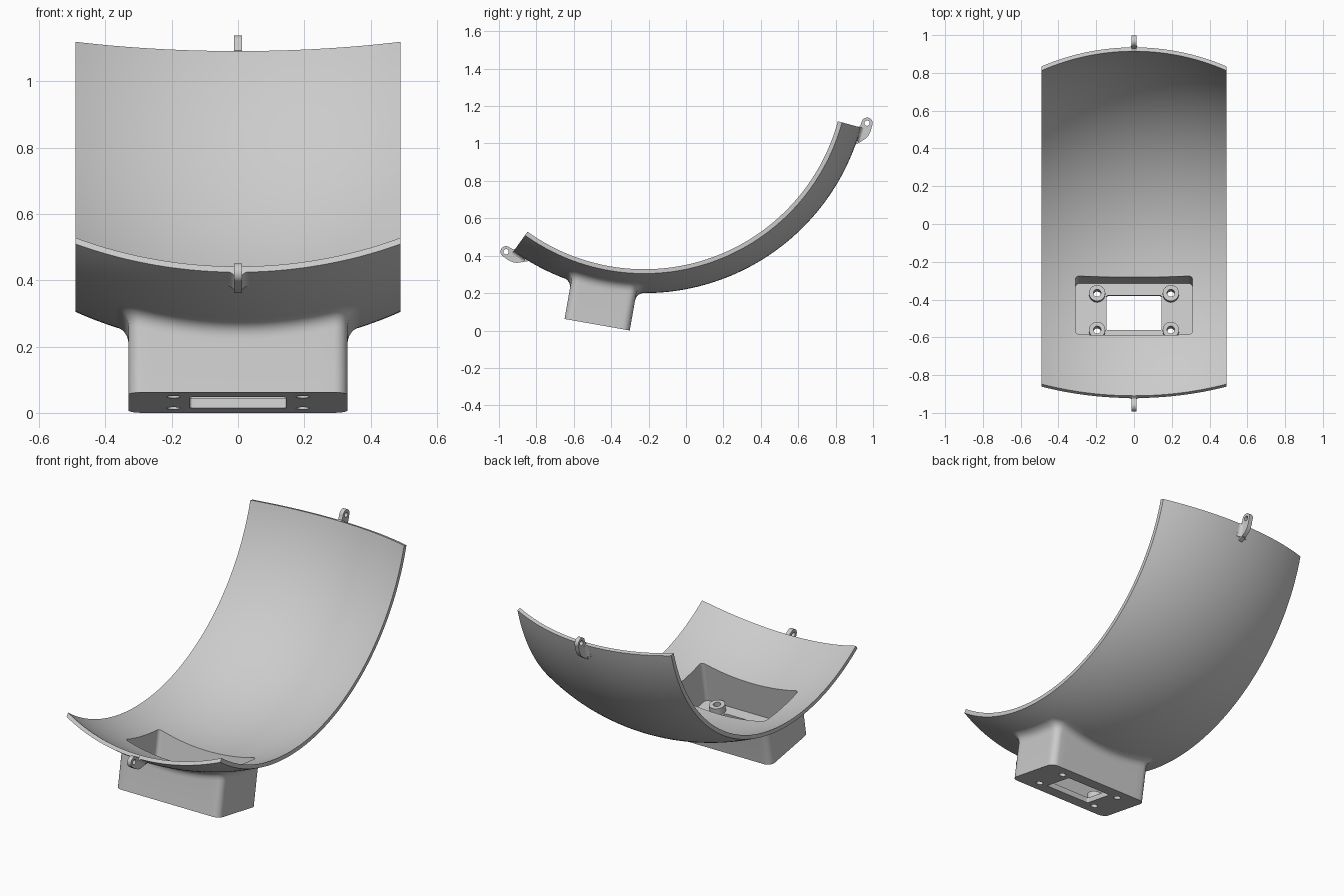
import bpy, bmesh
from math import sin, cos, pi, radians, sqrt
from mathutils import Matrix, Vector

if "Cube" in bpy.data.objects:
    bpy.data.objects.remove(bpy.data.objects["Cube"])

grey = bpy.data.materials.new("light grey plastic")
grey.use_nodes = True
GREY = (0.6, 0.6, 0.6, 1)
grey.diffuse_color = GREY
grey.node_tree.nodes["Principled BSDF"].inputs["Base Color"].default_value = GREY

CENTRE = Vector((0, -0.223, 1.40))
R_OUT, R_IN, HALF_W = 1.2, 1.179, 0.49
FRONT, REAR = radians(-35.6), radians(74.8)
BOX = Matrix.Translation((0, -0.475, 0.031)) @ Matrix.Rotation(radians(-10), 4, "X")


def loft(name, rings, matrix=Matrix()):
    """Closed solid through a series of matching closed rings."""
    bm = bmesh.new()
    loops = [[bm.verts.new(matrix @ Vector(p)) for p in ring] for ring in rings]
    for a, b in zip(loops, loops[1:]):
        for i in range(len(a)):
            j = (i + 1) % len(a)
            bm.faces.new((a[i], a[j], b[j], b[i]))
    bm.faces.new(loops[0][::-1])
    bm.faces.new(loops[-1])
    bmesh.ops.recalc_face_normals(bm, faces=bm.faces)
    mesh = bpy.data.meshes.new(name)
    bm.to_mesh(mesh)
    bm.free()
    mesh.materials.append(grey)
    ob = bpy.data.objects.new(name, mesh)
    bpy.context.collection.objects.link(ob)
    return ob


def combine(target, tool, operation):
    """Apply a boolean and discard the tool."""
    mod = target.modifiers.new("bool", "BOOLEAN")
    mod.operation, mod.solver, mod.object = operation, "EXACT", tool
    graph = bpy.context.evaluated_depsgraph_get()
    mesh = bpy.data.meshes.new_from_object(target.evaluated_get(graph))
    target.modifiers.clear()
    target.data = mesh
    bpy.data.objects.remove(tool)


def rounded(hu, hv, r, offset=0, steps=16):
    """Rounded rectangle outline with subdivided sides."""
    hu, hv, r = hu + offset, hv + offset, r + offset
    corners = []
    for k, (su, sv) in enumerate(((1, 1), (-1, 1), (-1, -1), (1, -1))):
        corners.append([(su * (hu - r) + r * cos((k + i / 6) * pi / 2),
                         sv * (hv - r) + r * sin((k + i / 6) * pi / 2)) for i in range(7)])
    pts = []
    for k, arc in enumerate(corners):
        pts += arc
        a, b = Vector(arc[-1]), Vector(corners[(k + 1) % 4][0])
        pts += [tuple(a.lerp(b, i / steps)) for i in range(1, steps)]
    return pts


def prism(name, outline, low, high, matrix=BOX):
    return loft(name, [[(u, v, w) for u, v in outline] for w in (low, high)], matrix)


def circle(u, v, r, n=32):
    return [(u + r * cos(2 * pi * i / n), v + r * sin(2 * pi * i / n)) for i in range(n)]


# Spherical shell strip, trimmed by flat sides and radial ends
xs = [HALF_W * (i / 16 - 1) for i in range(33)]
section = [(x, sqrt(R_OUT**2 - x * x)) for x in xs]
section += [(x, sqrt(R_IN**2 - x * x)) for x in reversed(xs)]
rings = []
for i in range(73):
    phi = FRONT + (REAR - FRONT) * i / 72
    rings.append([CENTRE + Vector((x, r * sin(phi), -r * cos(phi))) for x, r in section])
body = loft("curved_shell", rings)

# Mounting box, flaring into the shell with a fillet
local = BOX.inverted() @ CENTRE
BOX_U, BOX_V, CORNER, FILLET = 0.33, 0.177, 0.04, 0.045


def surface(p):
    return local.z - sqrt(R_OUT**2 - p[0]**2 - (p[1] - local.y)**2)


wall = rounded(BOX_U, BOX_V, CORNER)
flare = rounded(BOX_U, BOX_V, CORNER, FILLET)
rings = [[(*p, 0) for p in wall]]
for i in range(9):
    t = i / 8
    ring = []
    for p, q in zip(wall, flare):
        a = Vector((*p, surface(p) - FILLET))
        b = Vector((*p, surface(p)))
        c = Vector((*q, surface(q) + 0.001))
        ring.append(a * (1 - t)**2 + b * 2 * t * (1 - t) + c * t * t)
    rings.append(ring)
for offset in (FILLET, 0.02, 0, -0.03):
    rings.append([(*p, surface(p) + 0.01) for p in rounded(BOX_U, BOX_V, CORNER, offset)])
combine(body, loft("box", rings, BOX), "UNION")

# Hollow interior, screw bosses, screw holes and window
combine(body, prism("cavity", rounded(BOX_U - 0.02, BOX_V - 0.02, 0.02), 0.03, 0.4), "DIFFERENCE")
spots = [(su * 0.195, sv * 0.099) for su in (-1, 1) for sv in (-1, 1)]
for u, v in spots:
    combine(body, prism("boss", circle(u, v, 0.043), 0.015, 0.07), "UNION")
for u, v in spots:
    combine(body, prism("hole", circle(u, v, 0.02), -0.1, 0.2), "DIFFERENCE")
combine(body, prism("window", rounded(0.145, 0.094, 0.008), -0.1, 0.1), "DIFFERENCE")
parts = [body]

# Pierced lugs at both ends, in axes: x, past the end, outward from the centre
for name, phi, side in (("front_lug", FRONT, -1), ("rear_lug", REAR, 1)):
    along = Vector((0, side * cos(phi), side * sin(phi)))
    out = Vector((0, sin(phi), -cos(phi)))
    frame = Matrix((Vector((1, 0, 0)), along, out)).transposed().to_4x4()
    frame.translation = CENTRE
    eye = (0.031, 1.226)
    outline = [(eye[0] + 0.03 * cos(a), eye[1] + 0.03 * sin(a))
               for a in (radians(-100 + 12 * i) for i in range(18))]
    outline += [(0.0, 1.256), (-0.03, 1.251), (-0.05, 1.241), (-0.068, 1.224),
                (-0.09, 1.203), (-0.10, 1.19), (0.0, 1.185), (0.005, 1.193)]
    lug = loft(name, [[(x, t, r) for t, r in outline] for x in (-0.012, 0.012)], frame)
    pin = loft("pin", [[(x, t, r) for t, r in circle(*eye, 0.014)] for x in (-0.1, 0.1)], frame)
    combine(lug, pin, "DIFFERENCE")
    # Concave root blending the lug into the shell
    curve = [(0.011 + 0.022 * (1 - sin(a)), R_OUT + 0.022 * (1 - cos(a)) - 0.001)
             for a in (i * pi / 12 for i in range(7))]
    root = [(0.033, R_OUT - 0.012)] + curve
    root += [(-x, r) for x, r in reversed(root)]
    parts += [lug, loft(name + "_root", [[(x, t, r) for x, r in root] for t in (-0.075, 0)], frame)]

# Smooth shading with crisp edges
bpy.ops.object.select_all(action="DESELECT")
for ob in parts:
    ob.select_set(True)
bpy.context.view_layer.objects.active = body
bpy.ops.object.shade_smooth_by_angle(angle=radians(30))
